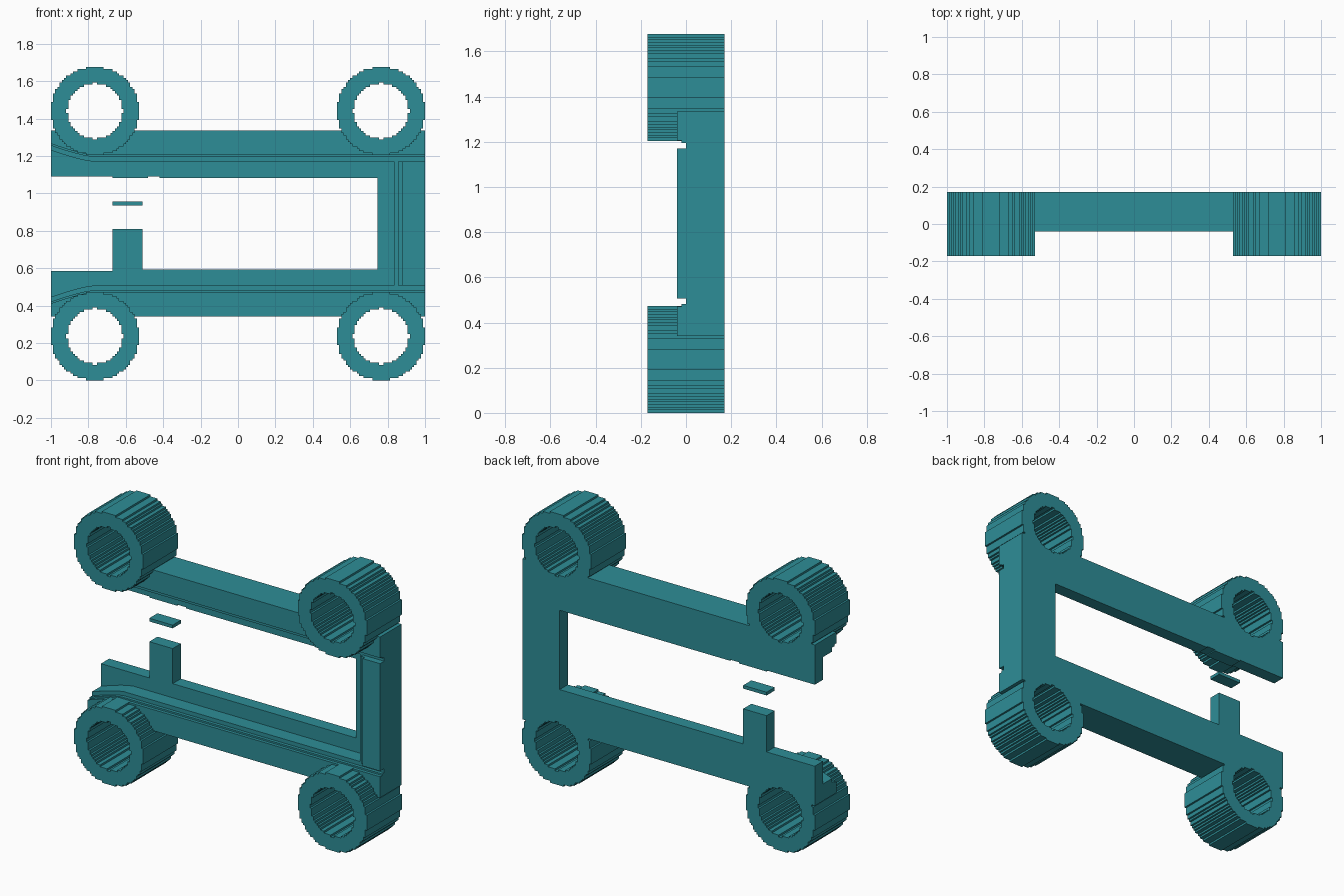
import bpy, bmesh, math

cube = bpy.data.objects.get("Cube")
if cube:
    bpy.data.objects.remove(cube, do_unlink=True)

HEIGHT = 1.676            # the frame is symmetric about half this height
FRONT, BACK = -0.17, 0.17
RING_X, RING_Z = 0.765, 0.236
RING_R, BORE_R = 0.236, 0.148
STEP = RING_R / 20        # stair size of the round parts

teal = bpy.data.materials.new("teal")
teal.use_nodes = True
teal.diffuse_color = (0.027, 0.27, 0.31, 1)
teal.node_tree.nodes["Principled BSDF"].inputs["Base Color"].default_value = teal.diffuse_color


def prism(name, loops, y0, y1):
    """Extrude x-z outlines along y; an inner outline becomes a hole."""
    curve = bpy.data.curves.new(name, "CURVE")
    curve.dimensions = "2D"
    curve.fill_mode = "BOTH"
    curve.extrude = (y1 - y0) / 2
    for loop in loops:
        spline = curve.splines.new("POLY")
        spline.points.add(len(loop) - 1)
        for point, (x, z) in zip(spline.points, loop):
            point.co = (x, z, 0, 1)
        spline.use_cyclic_u = True
    temp = bpy.data.objects.new(name + "_outline", curve)
    bpy.context.collection.objects.link(temp)
    graph = bpy.context.evaluated_depsgraph_get()
    mesh = bpy.data.meshes.new_from_object(temp.evaluated_get(graph))
    bpy.data.objects.remove(temp, do_unlink=True)

    bm = bmesh.new()
    bm.from_mesh(mesh)
    for v in bm.verts:
        x, z, depth = v.co
        v.co = (x, (y0 + y1) / 2 - depth, z)
    bmesh.ops.remove_doubles(bm, verts=bm.verts, dist=0.0001)
    bmesh.ops.recalc_face_normals(bm, faces=bm.faces)
    for f in bm.faces:
        f.smooth = False
    bm.to_mesh(mesh)
    bm.free()
    mesh.name = name
    mesh.materials.clear()
    mesh.materials.append(teal)
    obj = bpy.data.objects.new(name, mesh)
    bpy.context.collection.objects.link(obj)
    return obj


def box(name, x0, x1, z0, z1, y0, y1):
    return prism(name, [[(x0, z0), (x1, z0), (x1, z1), (x0, z1)]], y0, y1)


def stepped_circle(cx, cz, radius):
    """Circle outline made of small square stairs."""
    quarter = []
    for k in range(round(radius / STEP)):
        mid = (k + 0.5) * STEP
        w = round(math.sqrt(max(radius ** 2 - mid ** 2, 0)) / STEP) * STEP
        if quarter and abs(quarter[-1][0] - w) < 1e-6:
            quarter.pop()
        else:
            quarter.append((w, k * STEP))
        quarter.append((w, (k + 1) * STEP))
    quarter = quarter[1:]
    half = quarter + [(-x, z) for x, z in reversed(quarter)]
    full = half + [(-x, -z) for x, z in half]
    return [(cx + x, cz + z) for x, z in full]


def flip(loop):
    return [(x, HEIGHT - z) for x, z in loop]


def cut(obj, cutter):
    mod = obj.modifiers.new("bore", "BOOLEAN")
    mod.operation = "DIFFERENCE"
    mod.solver = "EXACT"
    mod.object = cutter
    graph = bpy.context.evaluated_depsgraph_get()
    mesh = bpy.data.meshes.new_from_object(obj.evaluated_get(graph))
    obj.modifiers.clear()
    obj.data = mesh


# Corner rings, with a cutter for each bore
cutters = []
for side, x in (("right", -RING_X), ("left", RING_X)):
    for level, z in (("lower", RING_Z), ("upper", HEIGHT - RING_Z)):
        bore = stepped_circle(x, z, BORE_R)
        prism(f"{level}_{side}_ring", [stepped_circle(x, z, RING_R), bore], FRONT, BACK)
        cutter = prism(f"{level}_{side}_bore_cutter", [bore], -0.3, 0.3)
        cutter.hide_render = True
        cutters.append(cutter)

# Thin back frame, open on one side
bars = []
top, inner, open_edge = 1.335, 1.083, 1.09
upper = [(0.745, inner), (-0.42, inner), (-0.42, open_edge), (-0.48, open_edge),
         (-0.48, inner), (-0.67, inner), (-0.67, open_edge), (-1, open_edge), (-1, top), (1, top)]
low_in = HEIGHT - inner
lower = [(1, HEIGHT - top), (-1, HEIGHT - top), (-1, low_in - 0.007),
         (-0.67, low_in - 0.007), (-0.67, low_in), (0.745, low_in)]
bars.append(prism("back_frame", [upper + lower], 0.09, BACK))


# Stepped slide rails, flared at the open end
def rail_outline(edge):
    flare = []
    for i in range(7):
        t = i / 6
        flare.append((-0.78 - 0.22 * t, edge + 0.06 * t ** 1.3))
    return [(1, edge)] + flare + [(-1, top), (1, top)]


layers = [("inner", 1.17, 0.835, 0.0, 0.09),
          ("middle", 1.195, 0.855, -0.02, 0.0),
          ("outer", 1.205, 0.88, -0.04, -0.02)]
for label, edge, column_x, y0, y1 in layers:
    outline = rail_outline(edge)
    bars.append(prism(f"upper_rail_{label}", [outline], y0, y1))
    bars.append(prism(f"lower_rail_{label}", [flip(outline)], y0, y1))
    box(f"column_{label}", column_x, 1, HEIGHT - 1.17, 1.17, y0, y1)

for bar in bars:
    for cutter in cutters:
        cut(bar, cutter)
for cutter in cutters:
    bpy.data.objects.remove(cutter, do_unlink=True)

# Stop post and the loose plate above it
box("stop_post", -0.67, -0.51, low_in - 0.01, 0.81, 0.09, BACK)
box("loose_plate", -0.67, -0.51, 0.935, 0.955, 0.09, BACK)
